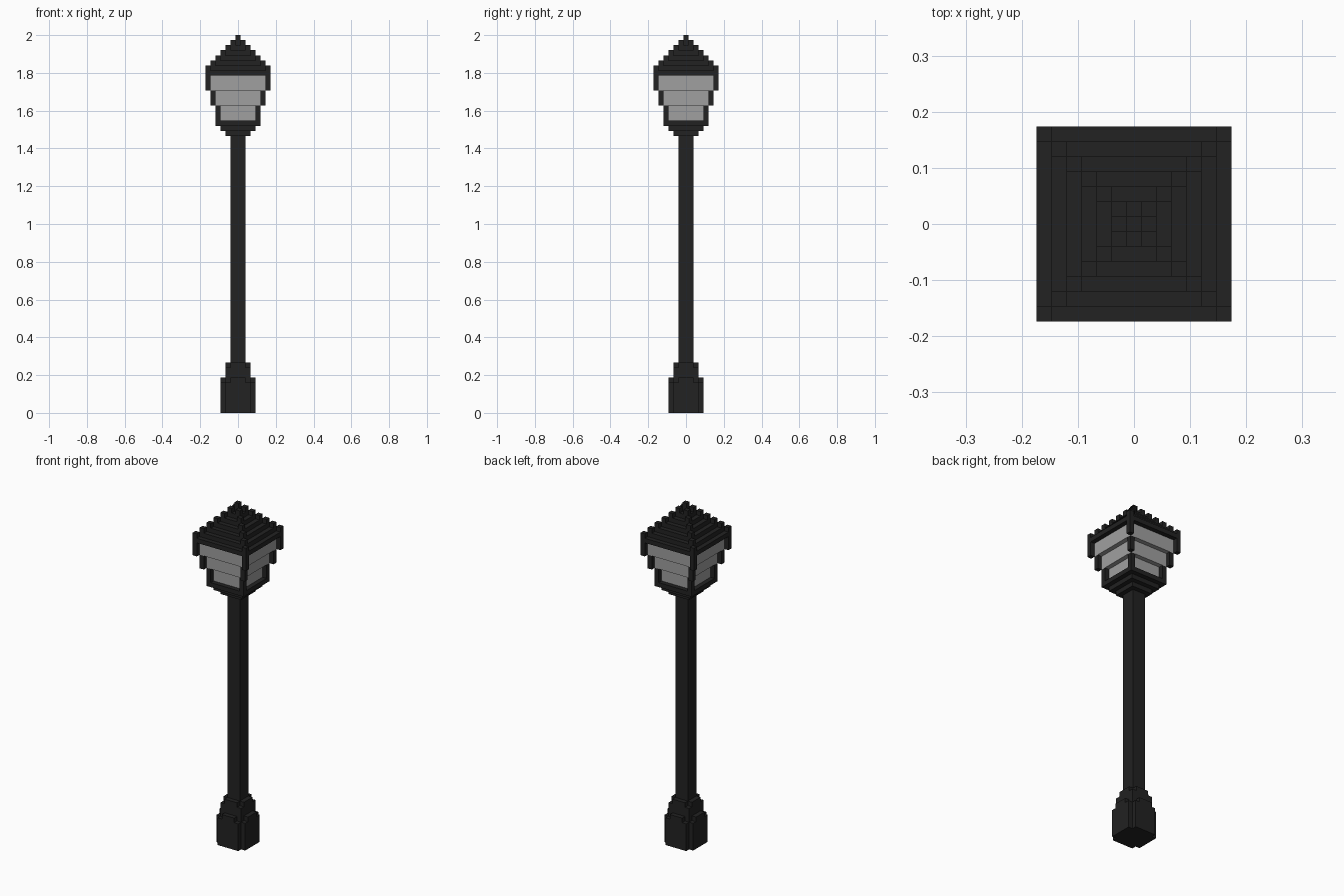
import bpy, bmesh
from mathutils import Matrix, Vector

if "Cube" in bpy.data.objects:
    bpy.data.objects.remove(bpy.data.objects["Cube"])

V = 2 / 75  # block size: the lamp is 75 blocks tall


def material(name, rgb):
    m = bpy.data.materials.new(name)
    m.diffuse_color = (*rgb, 1)
    m.use_nodes = True
    m.node_tree.nodes["Principled BSDF"].inputs["Base Color"].default_value = m.diffuse_color
    return m


IRON = material("black_iron", (0.016, 0.016, 0.016))
GLASS = material("grey_glass", (0.35, 0.35, 0.35))


def build(name, mat, boxes):
    """boxes: (centre x, centre y, width x, width y, z low, z high) in blocks."""
    bm = bmesh.new()
    for x, y, wx, wy, lo, hi in boxes:
        mtx = (Matrix.Translation(Vector((x, y, (lo + hi) / 2)) * V)
               @ Matrix.Diagonal((wx * V, wy * V, (hi - lo) * V, 1)))
        bmesh.ops.create_cube(bm, size=1, matrix=mtx)
    me = bpy.data.meshes.new(name)
    bm.to_mesh(me)
    bm.free()
    me.materials.append(mat)
    ob = bpy.data.objects.new(name, me)
    bpy.context.collection.objects.link(ob)
    return ob


def slab(w, lo, hi):
    return [(0, 0, w, w, lo, hi)]


def cross(long, short, lo, hi):
    return [(0, 0, long, short, lo, hi), (0, 0, short, long, lo, hi)]


def corners(w, lo, hi):
    c = (w - 1) / 2
    return [(sx * c, sy * c, 1, 1, lo, hi) for sx in (-1, 1) for sy in (-1, 1)]


# Foot: chamfered plinth with a smaller collar on top
build("plinth", IRON, cross(7, 5, 0, 6) + cross(7, 3, 6, 7))
build("collar", IRON, slab(5, 6, 9) + cross(5, 3, 9, 10))

# Pole
build("pole", IRON, slab(3, 10, 55))

# Stepped cup under the lantern
build("lantern_cup", IRON, slab(5, 55, 56) + slab(7, 56, 57) + slab(9, 57, 58))

# Lantern: three glass tiers, each with corner posts standing one block out
tiers = [(7, 58, 61), (9, 61, 64), (11, 64, 67)]
build("lantern_glass", GLASS, [b for w, lo, hi in tiers for b in slab(w, lo, hi)])
build("lantern_posts", IRON,
      [b for w, lo, hi in tiers for b in corners(w + 2, lo, hi)])

# Roof: stepped pyramid with raised corner ridges and a tip
build("roof", IRON,
      [b for i in range(7) for b in slab(13 - 2 * i, 67 + i, 68 + i)])
build("roof_ridges", IRON,
      [b for i in range(6) for b in corners(13 - 2 * i, 68 + i, 69 + i)])
build("roof_tip", IRON, slab(1, 74, 75))
